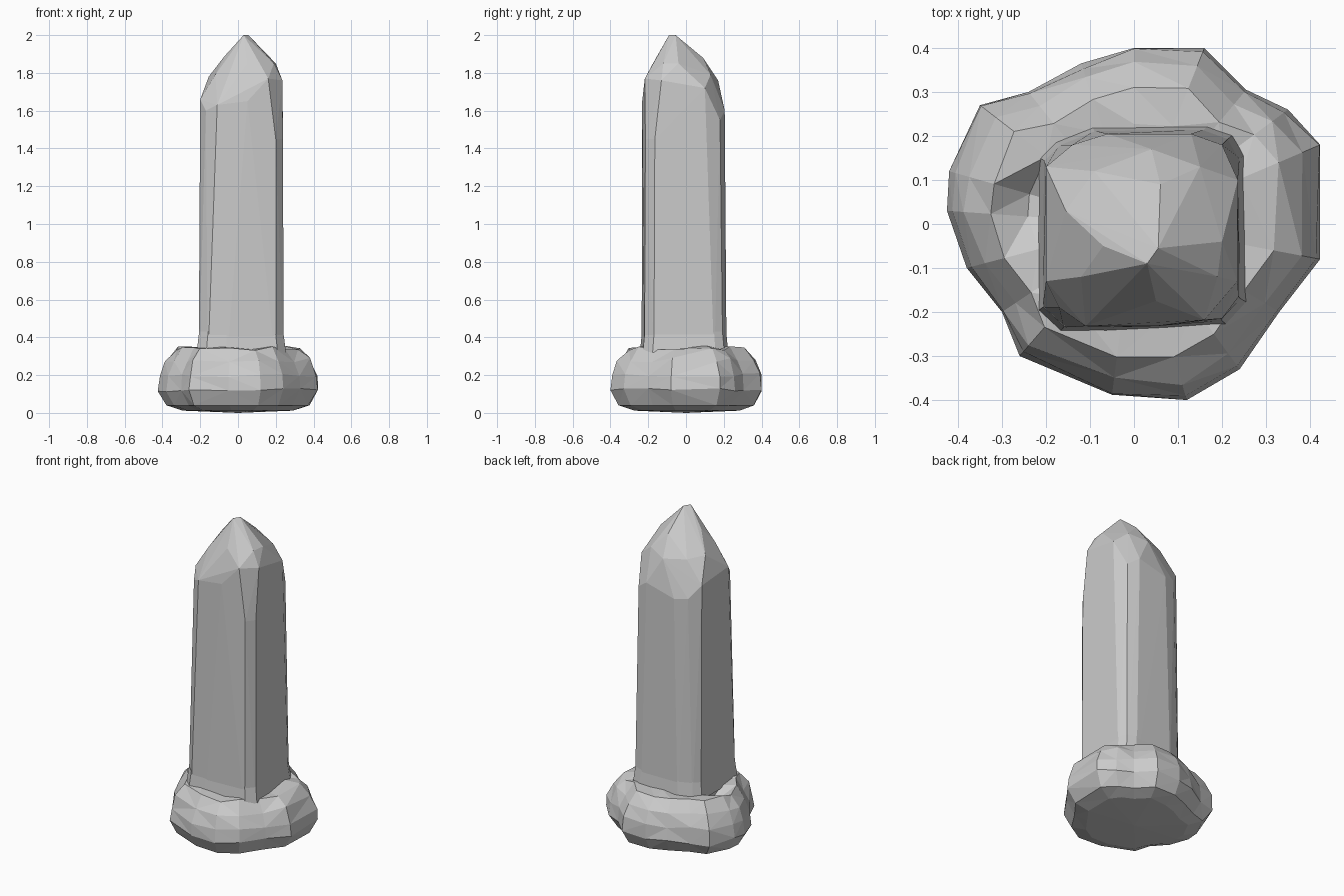
import bpy, bmesh, random
from mathutils import Vector

if "Cube" in bpy.data.objects:
    bpy.data.objects.remove(bpy.data.objects["Cube"])

random.seed(4)


def finish(name, bm):
    bmesh.ops.recalc_face_normals(bm, faces=bm.faces)
    mesh = bpy.data.meshes.new(name)
    bm.to_mesh(mesh)
    bm.free()
    obj = bpy.data.objects.new(name, mesh)
    bpy.context.collection.objects.link(obj)
    return obj


# Boulder base: irregular plan outline swept through a rounded profile
outline = [(.423, .18), (.423, -.08), (.33, -.20), (.24, -.33), (.12, -.40),
           (-.05, -.388), (-.26, -.30), (-.30, -.20), (-.38, -.10), (-.425, .03),
           (-.42, .12), (-.35, .27), (-.24, .30), (-.12, .365), (0, .40),
           (.16, .40), (.255, .305), (.35, .26)]
profile = [(.70, .012), (.89, .04), (1.0, .12), (.985, .20), (.91, .28), (.77, .342), (.56, .345)]
n = len(outline)
bm = bmesh.new()
rings = []
for level, (scale, z) in enumerate(profile):
    ring = []
    for i, (x, y) in enumerate(outline):
        wobble = 0 if level == 2 else random.uniform(-.02, .012)
        lift = random.uniform(-.012, .012) if level > 1 else 0
        if level == 6 and i in (9, 10):      # small pit beside the pillar
            lift = -.06
        ring.append(bm.verts.new((x * (scale + wobble), y * (scale + wobble), z + lift)))
    rings.append(ring)
for low, high in zip(rings, rings[1:]):
    for i in range(n):
        j = (i + 1) % n
        bm.faces.new((low[i], low[j], high[j], high[i]))
for ring, z in ((rings[0], 0), (rings[-1], .33)):
    centre = bm.verts.new((0, 0, z))
    for i in range(n):
        bm.faces.new((ring[i], ring[(i + 1) % n], centre))
bmesh.ops.triangulate(bm, faces=bm.faces)
finish("boulder_base", bm)

# Pillar: faceted hull of a foot ring, shoulder points and an off-centre tip
foot = [(-.205, .145), (-.17, .18), (-.09, .212), (.16, .215), (.215, .195), (.24, .15),
        (.242, -.17), (.20, -.22), (-.06, -.235), (-.16, -.235), (-.208, -.19)]
shoulder = [(-.20, .13, 1.64), (-.20, -.13, 1.66), (-.17, -.19, 1.60), (-.11, -.232, 1.63),
            (.05, -.232, 1.65), (.16, -.218, 1.77), (.235, -.13, 1.76), (.20, -.215, 1.45),
            (.238, -.165, 1.45), (.236, .10, 1.72), (.20, .18, 1.55), (.13, .205, 1.60),
            (-.06, .205, 1.55), (-.14, .18, 1.56)]
crown = [(-.155, .03, 1.78), (-.12, -.12, 1.79), (-.07, -.05, 1.89), (-.09, .12, 1.77),
         (.04, .17, 1.76), (.15, .13, 1.79), (.06, .09, 1.88), (.20, -.04, 1.85),
         (.19, -.12, 1.85), (.05, -.175, 1.85), (.03, -.09, 2.0), (.055, -.055, 2.0)]
bm = bmesh.new()
for p in [(x, y, .25) for x, y in foot] + shoulder + crown:
    bm.verts.new(Vector(p))
hull = bmesh.ops.convex_hull(bm, input=bm.verts)
loose = [v for v in bm.verts if not v.link_faces]
bmesh.ops.delete(bm, geom=loose, context='VERTS')
finish("pillar", bm)

# Foot flare: short collar where the pillar meets the boulder
bm = bmesh.new()
lower = [bm.verts.new((x * 1.05, y * 1.04, .32)) for x, y in foot]
upper = [bm.verts.new((x * .99, y * .99, .43)) for x, y in foot]
for i in range(len(foot)):
    j = (i + 1) % len(foot)
    bm.faces.new((lower[i], lower[j], upper[j], upper[i]))
bm.faces.new(upper)
bm.faces.new(lower)
finish("pillar_foot", bm)
